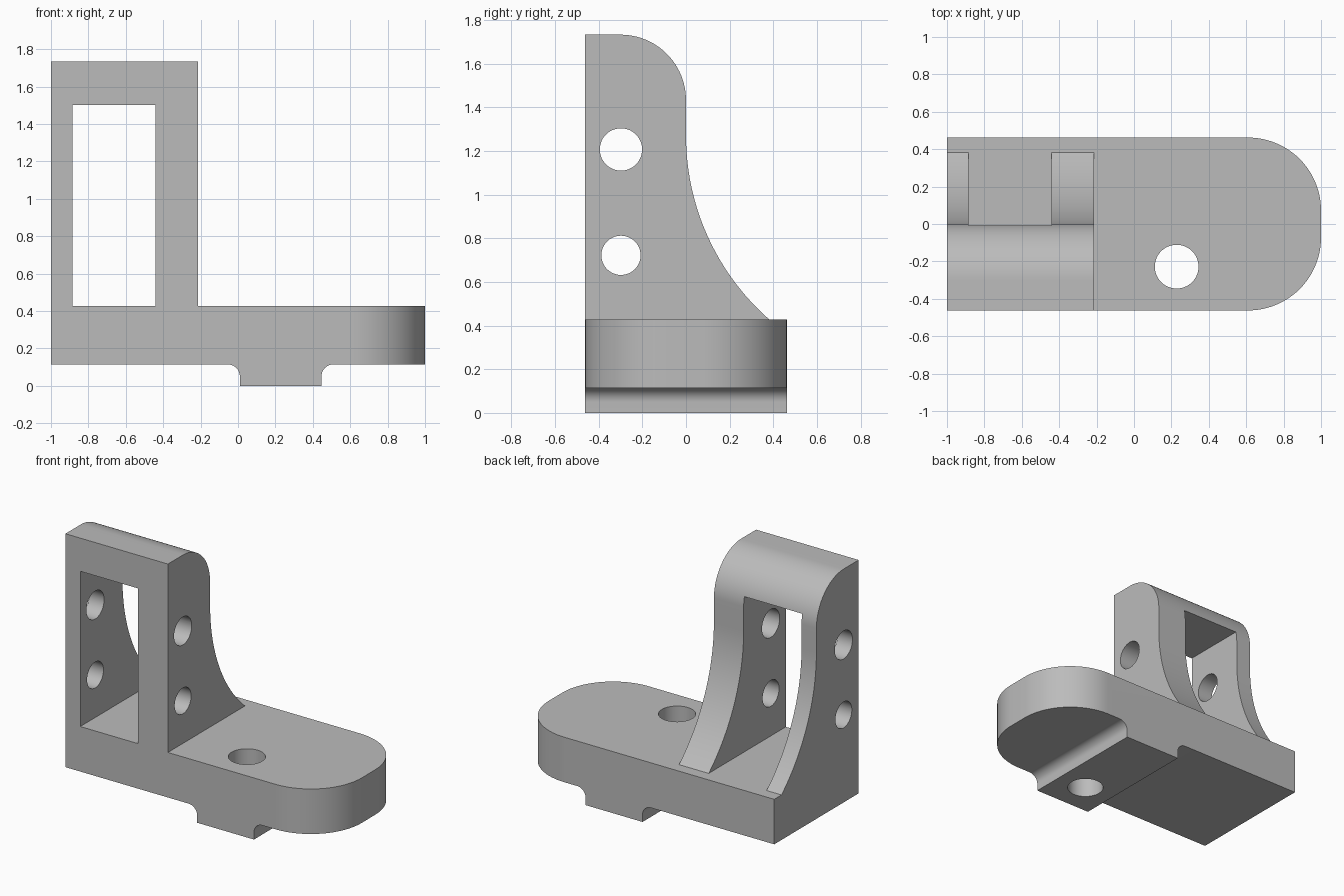
import bpy, bmesh
from math import sin, cos, pi, radians, asin
from mathutils import Vector

if "Cube" in bpy.data.objects:
    bpy.data.objects.remove(bpy.data.objects["Cube"])

grey = bpy.data.materials.new("plain grey")
grey.use_nodes = True
COLOUR = (0.5, 0.5, 0.5, 1)
grey.diffuse_color = COLOUR
grey.node_tree.nodes["Principled BSDF"].inputs["Base Color"].default_value = COLOUR

HALF = 0.462            # half depth of the plate
LOW, TOP = 0.115, 0.427  # underside and top of the plate


def arc(cx, cy, r, a0, a1, n):
    """Points along an arc, angles in degrees."""
    return [(cx + r * cos(radians(a0 + (a1 - a0) * i / n)),
             cy + r * sin(radians(a0 + (a1 - a0) * i / n))) for i in range(n + 1)]


def prism(name, outline, place, direction, bevel=None):
    """Extrude a 2D outline; bevel is (edge test, radius)."""
    bm = bmesh.new()
    face = bm.faces.new([bm.verts.new(place(*p)) for p in outline])
    new = bmesh.ops.extrude_face_region(bm, geom=[face])["geom"]
    bmesh.ops.translate(bm, vec=Vector(direction),
                        verts=[g for g in new if isinstance(g, bmesh.types.BMVert)])
    if bevel:
        edges = [e for e in bm.edges if bevel[0](e)]
        bmesh.ops.bevel(bm, geom=edges, offset=bevel[1], segments=24,
                        profile=0.5, affect='EDGES')
    bmesh.ops.recalc_face_normals(bm, faces=bm.faces)
    mesh = bpy.data.meshes.new(name)
    bm.to_mesh(mesh)
    bm.free()
    mesh.materials.append(grey)
    ob = bpy.data.objects.new(name, mesh)
    bpy.context.collection.objects.link(ob)
    return ob


def combine(target, other, operation):
    """Apply a boolean and discard the helper."""
    mod = target.modifiers.new("combine", 'BOOLEAN')
    mod.operation, mod.solver, mod.object = operation, 'EXACT', other
    bpy.context.view_layer.objects.active = target
    bpy.ops.object.modifier_apply(modifier=mod.name)
    bpy.data.objects.remove(other)


def circle(cx, cy, r):
    return arc(cx, cy, r, 0, 360, 48)[:-1]


# Plate with filleted cross rib underneath and rounded free end
fillet = 0.065
rib0, rib1 = 0.01, 0.446
outline = [(-1, TOP), (-1, LOW)]
outline += arc(rib0 - fillet, LOW - fillet, fillet, 90, 0, 12)
outline += [(rib0, 0), (rib1, 0)]
outline += arc(rib1 + fillet, LOW - fillet, fillet, 180, 90, 12)
outline += [(1, LOW), (1, TOP)]
bracket = prism("mounting_bracket", outline, lambda x, z: (x, -HALF, z), (0, 2 * HALF, 0),
                (lambda e: all(v.co.x > 0.99 for v in e.verts)
                 and abs(e.verts[0].co.z - e.verts[1].co.z) > 0.1, 0.39))

# Upright with rounded crown and concave sweeping back
R, start, foot = 1.12, 1.27, 0.385
sweep = math_angle = asin((start - TOP) / R) * 180 / pi
side = [(-HALF, TOP - 0.1), (-HALF, 1.733)]
side += arc(-0.3, 1.433, 0.3, 90, 0, 24)
side += arc(R, start, R, 180, 180 + sweep, 24)
side += [(foot, TOP - 0.1)]
upright = prism("upright", side, lambda y, z: (-1, y, z), (0.786, 0, 0))

# Window through the upright
window = prism("window_cutter", [(-0.886, TOP), (-0.442, TOP), (-0.442, 1.503), (-0.886, 1.503)],
               lambda x, z: (x, -1, z), (0, 2, 0))
combine(upright, window, 'DIFFERENCE')

# Cross holes through both cheeks
for z, r in ((1.207, 0.097), (0.722, 0.09)):
    hole = prism("cheek_hole_cutter", circle(-0.298, z, r), lambda y, z: (-1.2, y, z), (1.2, 0, 0))
    combine(upright, hole, 'DIFFERENCE')

combine(bracket, upright, 'UNION')

# Vertical bolt hole through plate and rib
bolt = prism("bolt_hole_cutter", circle(0.228, -0.228, 0.117), lambda x, y: (x, y, -0.2), (0, 0, 1))
combine(bracket, bolt, 'DIFFERENCE')

bpy.ops.object.select_all(action='DESELECT')
bracket.select_set(True)
bpy.context.view_layer.objects.active = bracket
bpy.ops.object.shade_smooth_by_angle(angle=radians(25))
